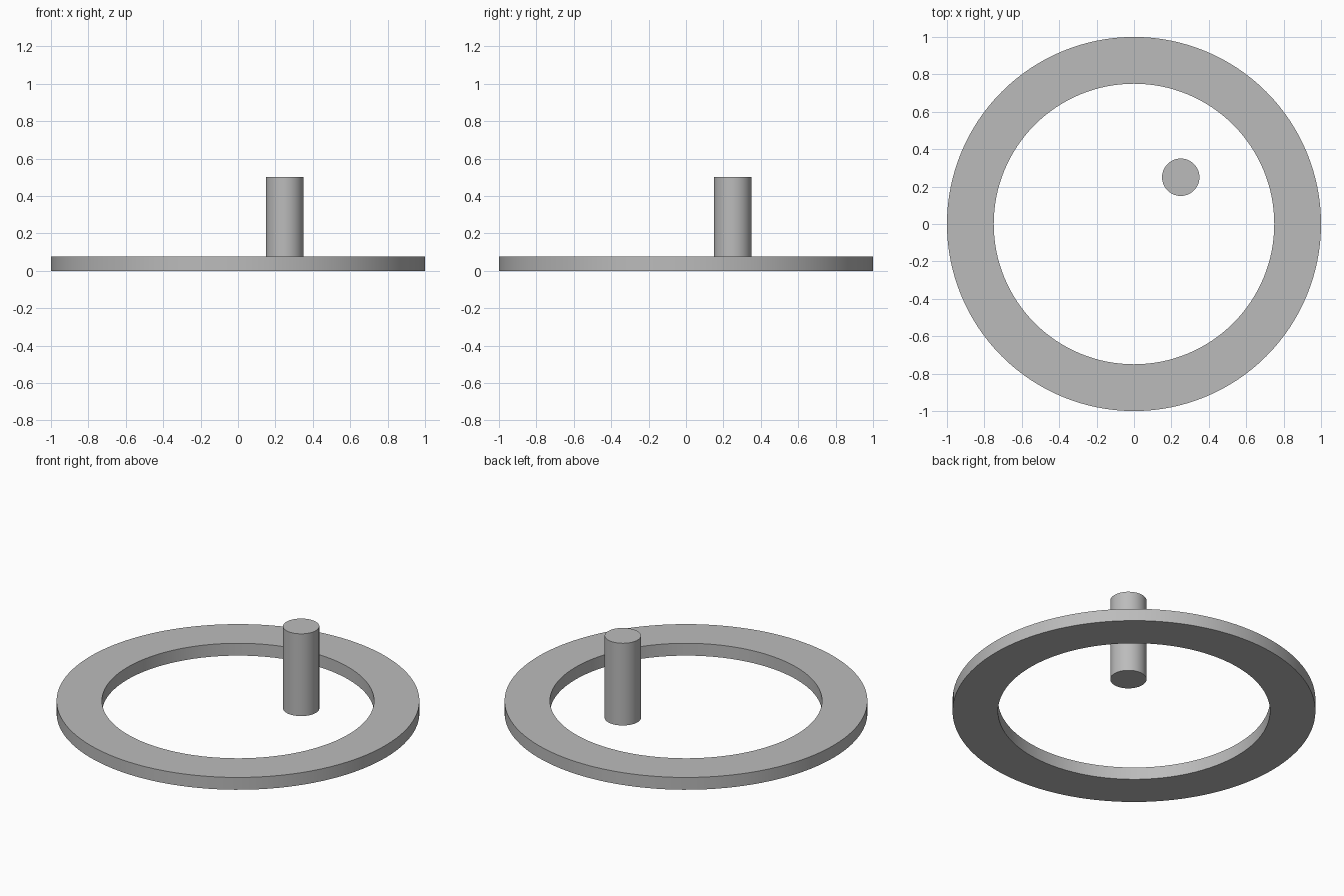
import bpy, bmesh, math

cube = bpy.data.objects.get("Cube")
if cube:
    bpy.data.objects.remove(cube, do_unlink=True)

# Plain grey finish
grey = bpy.data.materials.new("grey")
grey.use_nodes = True
colour = (0.5, 0.5, 0.5, 1)
grey.diffuse_color = colour
grey.node_tree.nodes["Principled BSDF"].inputs["Base Color"].default_value = colour


def lathe(name, profile, location, sides, closed):
    """Spin an (r, z) profile about the z axis into a smooth-sided solid."""
    bm = bmesh.new()
    verts = [bm.verts.new((r, 0, z)) for r, z in profile]
    pairs = list(zip(verts, verts[1:]))
    if closed:
        pairs.append((verts[-1], verts[0]))
    edges = [bm.edges.new(pair) for pair in pairs]
    bmesh.ops.spin(bm, geom=verts + edges, cent=(0, 0, 0), axis=(0, 0, 1),
                   angle=math.tau, steps=sides, use_merge=True)
    bmesh.ops.remove_doubles(bm, verts=bm.verts, dist=1e-5)
    bmesh.ops.recalc_face_normals(bm, faces=bm.faces)
    mesh = bpy.data.meshes.new(name)
    bm.to_mesh(mesh)
    bm.free()
    mesh.materials.append(grey)
    obj = bpy.data.objects.new(name, mesh)
    obj.location = location
    bpy.context.collection.objects.link(obj)
    bpy.ops.object.select_all(action="DESELECT")
    obj.select_set(True)
    bpy.context.view_layer.objects.active = obj
    bpy.ops.object.shade_smooth_by_angle(angle=math.radians(30))
    return obj


# Flat ring lying on the ground
lathe("ring", [(0.75, 0), (1, 0), (1, 0.075), (0.75, 0.075)],
      (0, 0, 0), 128, True)

# Free-standing off-centre pin inside the ring
lathe("pin", [(0, 0), (0.1, 0), (0.1, 0.5), (0, 0.5)],
      (0.25, 0.25, 0), 64, False)
